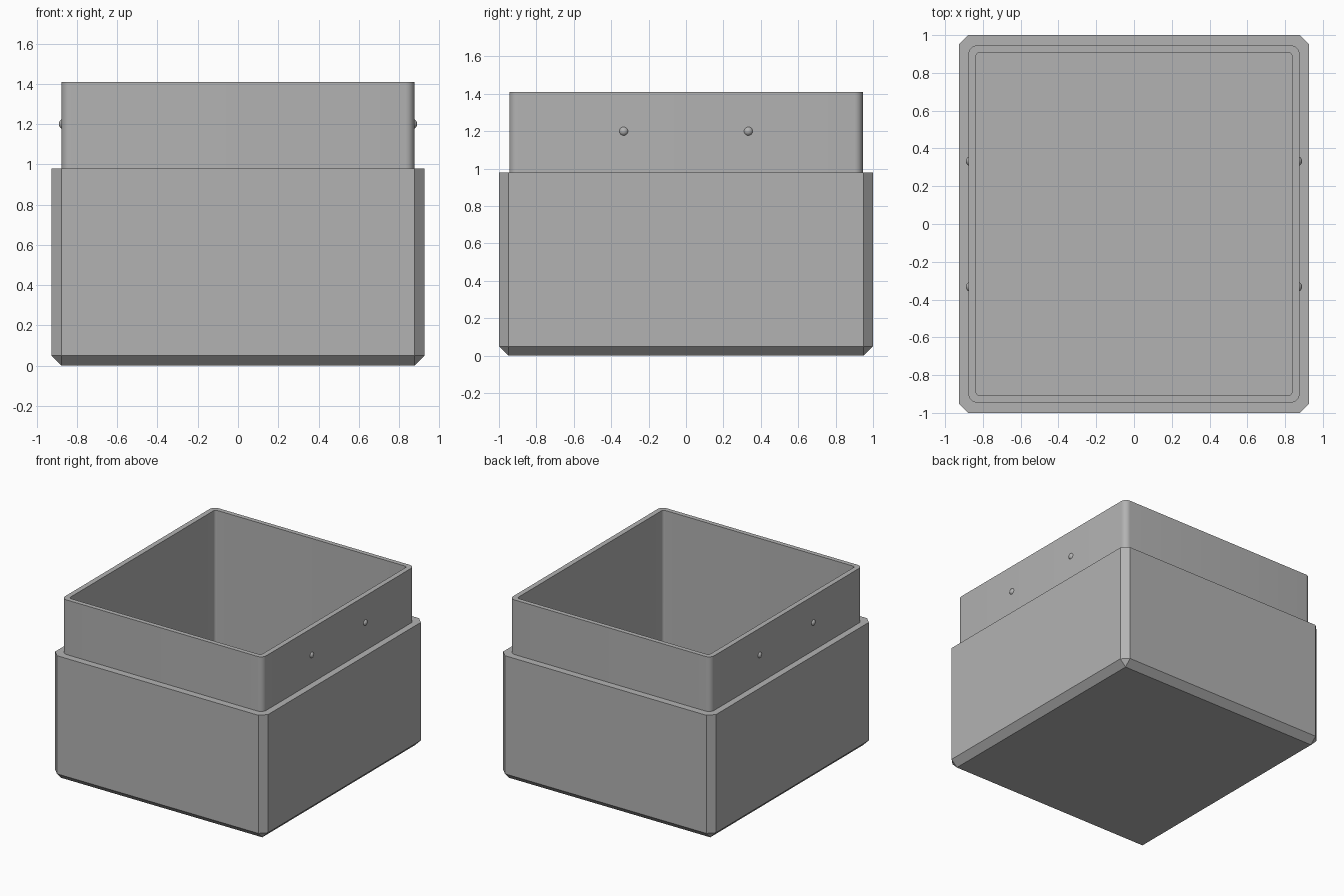
import bpy, bmesh, math

if "Cube" in bpy.data.objects:
    bpy.data.objects.remove(bpy.data.objects["Cube"])

grey = bpy.data.materials.new("plain grey")
grey.diffuse_color = (0.45, 0.45, 0.45, 1)
grey.use_nodes = True
grey.node_tree.nodes["Principled BSDF"].inputs["Base Color"].default_value = grey.diffuse_color


def make_object(name, bm):
    bmesh.ops.recalc_face_normals(bm, faces=bm.faces)
    mesh = bpy.data.meshes.new(name)
    bm.to_mesh(mesh)
    bm.free()
    mesh.materials.append(grey)
    obj = bpy.data.objects.new(name, mesh)
    bpy.context.collection.objects.link(obj)
    return obj


def box(name, hx, hy, z0, z1, bevel, segments=1, bottom=False):
    """Box with bevelled upright edges, and bottom edges if asked."""
    bm = bmesh.new()
    bmesh.ops.create_cube(bm, size=1)
    for v in bm.verts:
        v.co = (v.co.x * 2 * hx, v.co.y * 2 * hy, z1 if v.co.z > 0 else z0)
    edges = [e for e in bm.edges
             if abs(e.verts[0].co.z - e.verts[1].co.z) > 0.01
             or (bottom and max(v.co.z for v in e.verts) < z0 + 0.01)]
    bmesh.ops.bevel(bm, geom=edges, offset=bevel, segments=segments,
                    profile=0.5, affect='EDGES')
    return make_object(name, bm)


def combine(target, other, operation):
    mod = target.modifiers.new(operation.lower(), 'BOOLEAN')
    mod.object, mod.operation, mod.solver = other, operation, 'EXACT'
    bpy.context.view_layer.objects.active = target
    bpy.ops.object.modifier_apply(modifier=mod.name)
    bpy.data.objects.remove(other)


def smooth(obj, angle):
    bpy.ops.object.select_all(action='DESELECT')
    obj.select_set(True)
    bpy.context.view_layer.objects.active = obj
    bpy.ops.object.shade_smooth_by_angle(angle=math.radians(angle))


# Chamfered container with a rounded, inset rim and a deep cavity
container = box("container", 0.927, 1.0, 0, 0.98, 0.05, bottom=True)
rim = box("rim", 0.876, 0.945, 0.5, 1.41, 0.045, 8)
cavity = box("cavity", 0.836, 0.909, 0.09, 1.6, 0.02, 8)
combine(container, rim, 'UNION')
combine(container, cavity, 'DIFFERENCE')
smooth(container, 30)

# Snap studs on both sides of the rim
for side in (-1, 1):
    for y in (-0.333, 0.333):
        bm = bmesh.new()
        bmesh.ops.create_uvsphere(bm, u_segments=24, v_segments=12, radius=0.026)
        bmesh.ops.translate(bm, verts=bm.verts, vec=(side * 0.864, y, 1.2))
        place = ("left" if side < 0 else "right") + ("_front" if y < 0 else "_back")
        smooth(make_object("stud_" + place, bm), 60)
